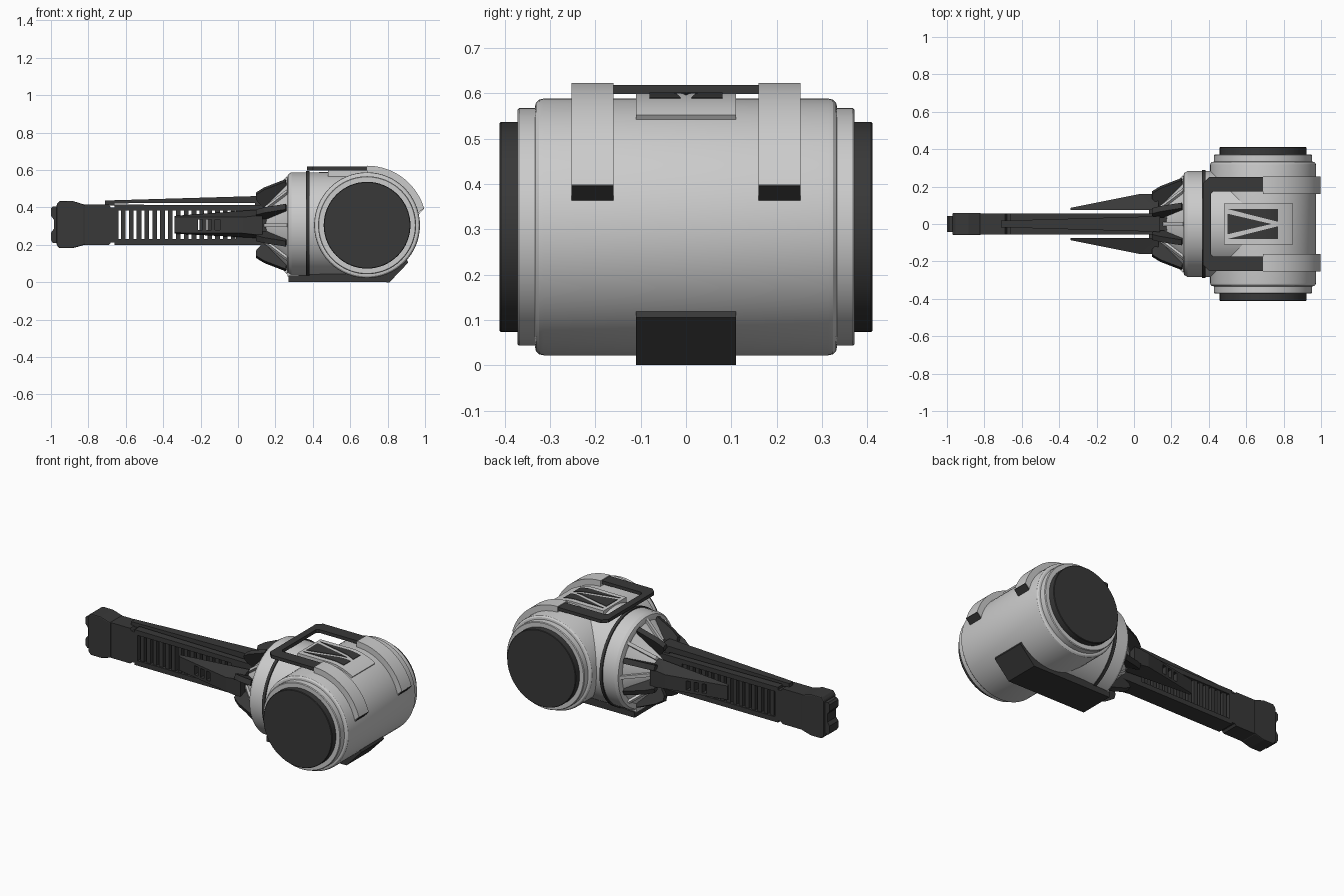
import bpy, bmesh
from math import sin, cos, pi, radians
from mathutils import Matrix

if "Cube" in bpy.data.objects:
    bpy.data.objects.remove(bpy.data.objects["Cube"])

CX, CZ = 0.69, 0.305
DARK = bpy.data.materials.new("dark_grey")
DARK.diffuse_color = (0.04, 0.04, 0.04, 1)
DARK.use_nodes = True
DARK.node_tree.nodes["Principled BSDF"].inputs["Base Color"].default_value = DARK.diffuse_color


def finish(name, bm, dark, smooth=False, bevel=0):
    bmesh.ops.recalc_face_normals(bm, faces=bm.faces)
    me = bpy.data.meshes.new(name)
    bm.to_mesh(me)
    bm.free()
    ob = bpy.data.objects.new(name, me)
    bpy.context.collection.objects.link(ob)
    if dark:
        me.materials.append(DARK)
    if bevel:
        m = ob.modifiers.new("bevel", 'BEVEL')
        m.width, m.segments = bevel, 2
    if smooth:
        bpy.ops.object.select_all(action='DESELECT')
        ob.select_set(True)
        bpy.context.view_layer.objects.active = ob
        bpy.ops.object.shade_smooth_by_angle(angle=radians(30))
    return ob


def prism(name, pts, axis, lo, hi, dark=True, smooth=False, bevel=0):
    """Extrude an (x,z) outline along y, or an (x,y) outline along z."""
    bm = bmesh.new()
    place = (lambda a, b, h: (a, h, b)) if axis == 'y' else (lambda a, b, h: (a, b, h))
    A = [bm.verts.new(place(a, b, lo)) for a, b in pts]
    B = [bm.verts.new(place(a, b, hi)) for a, b in pts]
    bm.faces.new(A)
    bm.faces.new(B[::-1])
    for i in range(len(pts)):
        j = (i + 1) % len(pts)
        bm.faces.new((A[i], B[i], B[j], A[j]))
    return finish(name, bm, dark, smooth, bevel)


def box(name, x0, x1, y0, y1, z0, z1, dark=True, bevel=0):
    return prism(name, [(x0, z0), (x1, z0), (x1, z1), (x0, z1)], 'y', y0, y1, dark, False, bevel)


def lathe(name, prof, axis, dark=False, n=64):
    """Closed solid of revolution; prof is (distance along axis, radius)."""
    bm = bmesh.new()
    rings = []
    for t, r in prof:
        ring = []
        for k in range(n):
            c, s = r * cos(2 * pi * k / n), r * sin(2 * pi * k / n)
            ring.append(bm.verts.new((CX + c, t, CZ + s) if axis == 'y' else (t, c, CZ + s)))
        rings.append(ring)
    for a, b in zip(rings, rings[1:]):
        for k in range(n):
            j = (k + 1) % n
            bm.faces.new((a[k], a[j], b[j], b[k]))
    bm.faces.new(rings[0])
    bm.faces.new(rings[-1])
    return finish(name, bm, dark, True)


def arc(r, a0, a1, n=20):
    return [(CX + r * cos(radians(a0 + (a1 - a0) * i / n)),
             CZ + r * sin(radians(a0 + (a1 - a0) * i / n))) for i in range(n + 1)]


def boolean(ob, cutter, op):
    m = ob.modifiers.new("cut", 'BOOLEAN')
    m.operation, m.object, m.solver = op, cutter, 'EXACT'
    cutter.hide_render = True
    cutter.hide_viewport = True


# Drum: body with rounded rims, stepped end rings and dark caps
half = [(0.333, 0.265), (0.331, 0.274), (0.324, 0.281), (0.314, 0.283)]
lathe("drum_body", [(-t, r) for t, r in half] + half[::-1], 'y')
for s, side in ((-1, "front"), (1, "back")):
    lathe(side + "_end_ring", [(s * 0.30, 0.262), (s * 0.368, 0.262), (s * 0.372, 0.258)], 'y')
    lathe(side + "_end_cap", [(s * 0.35, 0.232), (s * 0.408, 0.232), (s * 0.411, 0.229)], 'y', True)

# Neck: same radius as the drum, dark band, cone towards the handle
lathe("neck", [(0.262, 0.25), (0.268, 0.272), (0.285, 0.283), (CX, 0.2835)], 'x')
lathe("neck_band", [(0.364, 0.29), (0.382, 0.29)], 'x', True)
lathe("neck_cone", [(0.11, 0.085), (0.14, 0.11), (0.265, 0.245), (0.28, 0.245)], 'x', n=48)

# Radial dark fins with thinner grey ribs between them
for k in range(8):
    for grey in (0, 1):
        pts = [(0.13, 0.08), (0.14, 0.13), (0.262, 0.262), (0.275, 0.2)] if grey else \
              [(0.095, 0.155), (0.095, 0.182), (0.14, 0.212), (0.255, 0.26), (0.262, 0.215), (0.14, 0.10)]
        w = 0.01 if grey else 0.016
        ob = prism("cone_rib" if grey else "cone_fin", pts, 'y', -w, w, not grey)
        ob.location.z = CZ
        ob.rotation_euler.x = radians(22.5 + 45 * k + 22.5 * grey)

# Wrap-around straps with dark tips
for s, side in ((-1, "front"), (1, "back")):
    y0, y1 = sorted((s * 0.16, s * 0.253))
    prism(side + "_strap", arc(0.318, 90, 17) + arc(0.27, 12, 90), 'y', y0, y1, False, True)
    tip = [arc(0.3185, 17, 17, 1)[0], arc(0.28, 12, 12, 1)[0], arc(0.28, 11.6, 11.6, 1)[0],
           arc(0.3185, 16.2, 16.2, 1)[0]]
    prism(side + "_strap_tip", tip, 'y', y0, y1)

# Flat U-shaped rail over the neck
u = [(0.69, 0.25), (0.40, 0.25), (0.37, 0.22)]
inner = [(0.69, 0.175), (0.425, 0.175), (0.412, 0.162)]
prism("top_rail", u + [(x, -y) for x, y in u[::-1]] +
      [(x, -y) for x, y in inner] + inner[::-1], 'z', 0.598, 0.618)

# Raised top panel with three triangular dark inserts
def panel_outline(d):
    return [(0.48, 0.55), (0.48, 0.598 + d), (0.60, 0.598 + d)] + \
        arc(0.294 + d, 90, 57, 12) + arc(0.27, 57, 90, 6)


prism("top_panel", panel_outline(0), 'y', -0.11, 0.11, False, True)
tris = [[(0.50, 0.055), (0.50, -0.055), (0.735, 0)],
        [(0.50, 0.08), (0.77, 0.08), (0.77, 0.012)],
        [(0.50, -0.08), (0.77, -0.08), (0.77, -0.012)]]
for t in tris:
    insert = prism("panel_insert", panel_outline(0.003), 'y', -0.1, 0.1)
    boolean(insert, prism("insert_cutter", t, 'z', 0.56, 0.7), 'INTERSECT')

# Bottom skid and its grey mount
prism("bottom_skid", [(0.27, 0.002), (0.81, 0), (0.91, 0.105), (0.90, 0.125), (0.80, 0.06), (0.27, 0.035)],
      'y', -0.11, 0.11)
prism("skid_mount", [(0.265, 0.03), (0.6, 0.03), (0.6, 0.11), (0.265, 0.095)], 'y', -0.1, 0.1, False)

# Handle: two rails joined by bars so the slots are open
HW = 0.055
prism("handle_lower_rail", [(-0.66, 0.2), (0.16, 0.2), (0.16, 0.23), (-0.66, 0.23)], 'y', -HW, HW)
prism("handle_upper_rail", [(-0.66, 0.385), (0.16, 0.385), (0.16, 0.412), (-0.66, 0.415)], 'y', -HW, HW)
for i in range(15):
    x = -0.626 + i * 0.042
    box("handle_bar", x, x + 0.025, -HW + 0.008, HW - 0.008, 0.225, 0.39)
box("handle_root", -0.01, 0.2, -HW, HW, 0.2, 0.41)

# Handle grip, end block and notched butt
prism("handle_grip", [(-0.88, 0.2), (-0.69, 0.2), (-0.68, 0.212), (-0.65, 0.212), (-0.645, 0.2), (-0.64, 0.2),
                      (-0.64, 0.415), (-0.65, 0.415), (-0.655, 0.4), (-0.68, 0.4), (-0.69, 0.415), (-0.88, 0.415)],
      'y', -HW, HW)
prism("handle_end_block", [(-0.97, 0.2), (-0.955, 0.182), (-0.885, 0.182), (-0.82, 0.2), (-0.82, 0.415),
                           (-0.885, 0.435), (-0.955, 0.435), (-0.97, 0.415)], 'y', -0.06, 0.06, bevel=0.006)
prism("handle_butt", [(-0.95, 0.21), (-0.99, 0.21), (-1, 0.225), (-1, 0.265), (-0.985, 0.285), (-0.985, 0.335),
                      (-1, 0.355), (-1, 0.395), (-0.99, 0.405), (-0.95, 0.405)], 'y', -0.042, 0.042)

# Long top blade tapering towards the grip
bm = bmesh.new()
bmesh.ops.create_cube(bm, size=1)
for v in bm.verts:
    root, top, s = v.co.x > 0, v.co.z > 0, (1 if v.co.y > 0 else -1)
    v.co = (0.14 if root else -0.71, s * (0.042 if root else 0.018),
            (0.462 if top else 0.425) if root else (0.437 if top else 0.422))
finish("top_blade", bm, True)
box("top_blade_foot", 0.09, 0.2, -0.035, 0.035, 0.38, 0.45)
box("top_blade_tip_post", -0.71, -0.66, -0.016, 0.016, 0.41, 0.425)

# Side blades with three slots each
for s, side in ((-1, "front"), (1, "back")):
    bm = bmesh.new()
    plan = [(-0.34, 0.075, 0.26, 0.355), (-0.34, 0.086, 0.265, 0.35), (0.03, 0.16, 0.262, 0.348),
            (0.13, 0.16, 0.25, 0.36), (0.13, 0.075, 0.235, 0.39)]
    lo = [bm.verts.new((x, s * y, a)) for x, y, a, b in plan]
    hi = [bm.verts.new((x, s * y, b)) for x, y, a, b in plan]
    bm.faces.new(lo)
    bm.faces.new(hi)
    for i in range(5):
        j = (i + 1) % 5
        bm.faces.new((lo[i], lo[j], hi[j], hi[i]))
    bmesh.ops.triangulate(bm, faces=bm.faces)
    blade = finish(side + "_side_blade", bm, True)
    for x in (-0.215, -0.168, -0.122):
        y0, y1 = sorted((s * 0.06, s * 0.2))
        boolean(blade, box("slot_cutter", x, x + 0.026, y0, y1, 0.28, 0.335), 'DIFFERENCE')
    y0, y1 = sorted((s * 0.05, s * 0.12))
    box(side + "_side_blade_root", 0.08, 0.2, y0, y1, 0.25, 0.36)
